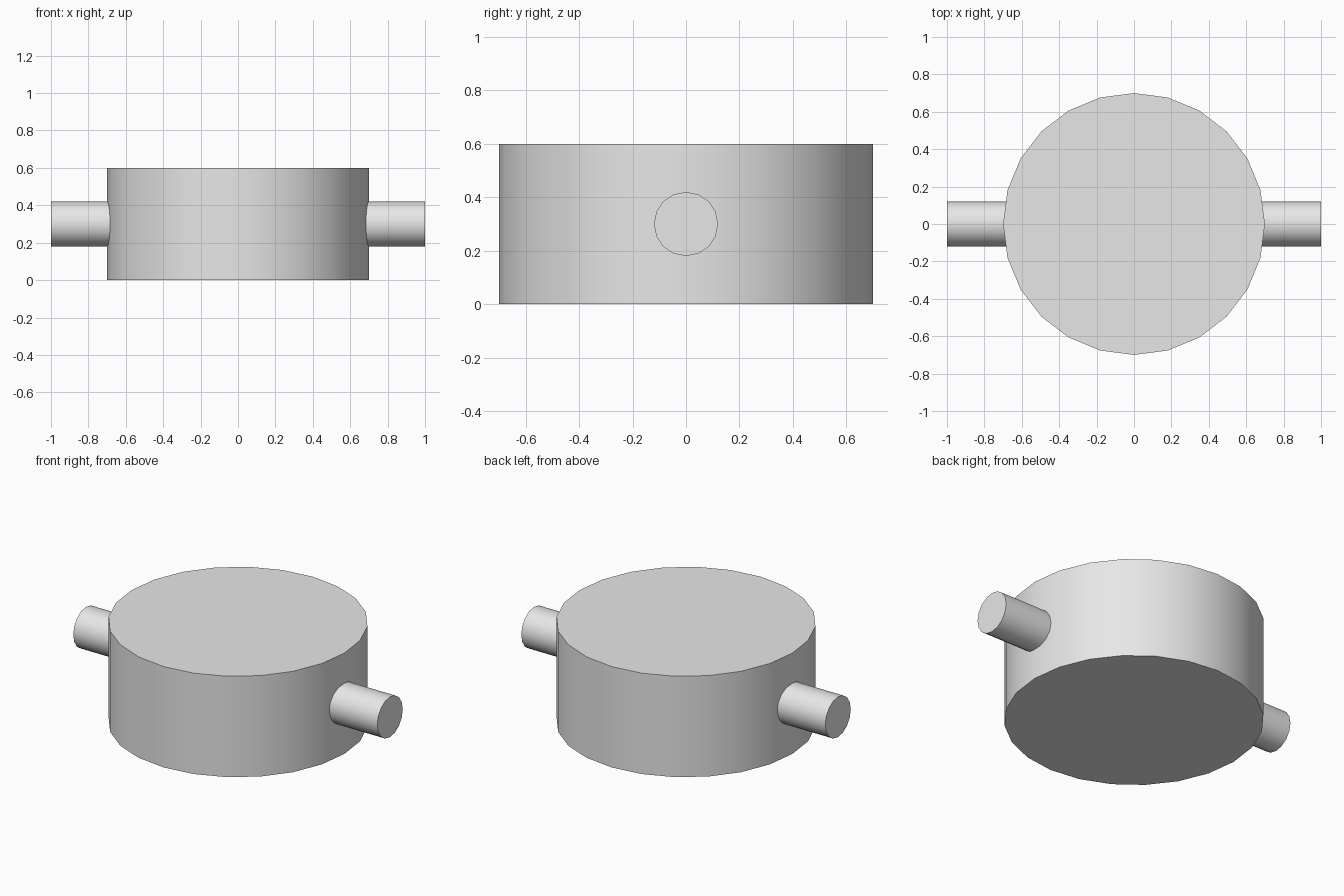
import bpy
import math

cube = bpy.data.objects.get("Cube")
if cube:
    bpy.data.objects.remove(cube, do_unlink=True)

# Single plain grey material
GREY = (0.8, 0.8, 0.8, 1.0)
grey = bpy.data.materials.new("light_grey")
grey.use_nodes = True
grey.diffuse_color = GREY
grey.node_tree.nodes["Principled BSDF"].inputs["Base Color"].default_value = GREY


def cylinder(name, sides, radius, length, location, rotation=(0, 0, 0)):
    bpy.ops.mesh.primitive_cylinder_add(
        vertices=sides, radius=radius, depth=length,
        location=location, rotation=rotation)
    obj = bpy.context.object
    obj.name = obj.data.name = name
    obj.data.materials.append(grey)
    bpy.ops.object.shade_smooth_by_angle(angle=math.radians(35))
    return obj


HEIGHT = 0.6
DRUM_RADIUS = 0.7
INNER_END = 0.6    # hidden inside the drum
OUTER_END = 1.0

# Wide round body
cylinder("drum", 24, DRUM_RADIUS, HEIGHT, (0, 0, HEIGHT / 2))

# Round stub on each side
for name, side in (("left_stub", 1), ("right_stub", -1)):
    cylinder(name, 16, 0.12, OUTER_END - INNER_END,
             (side * (INNER_END + OUTER_END) / 2, 0, HEIGHT / 2),
             (0, side * math.pi / 2, 0))
